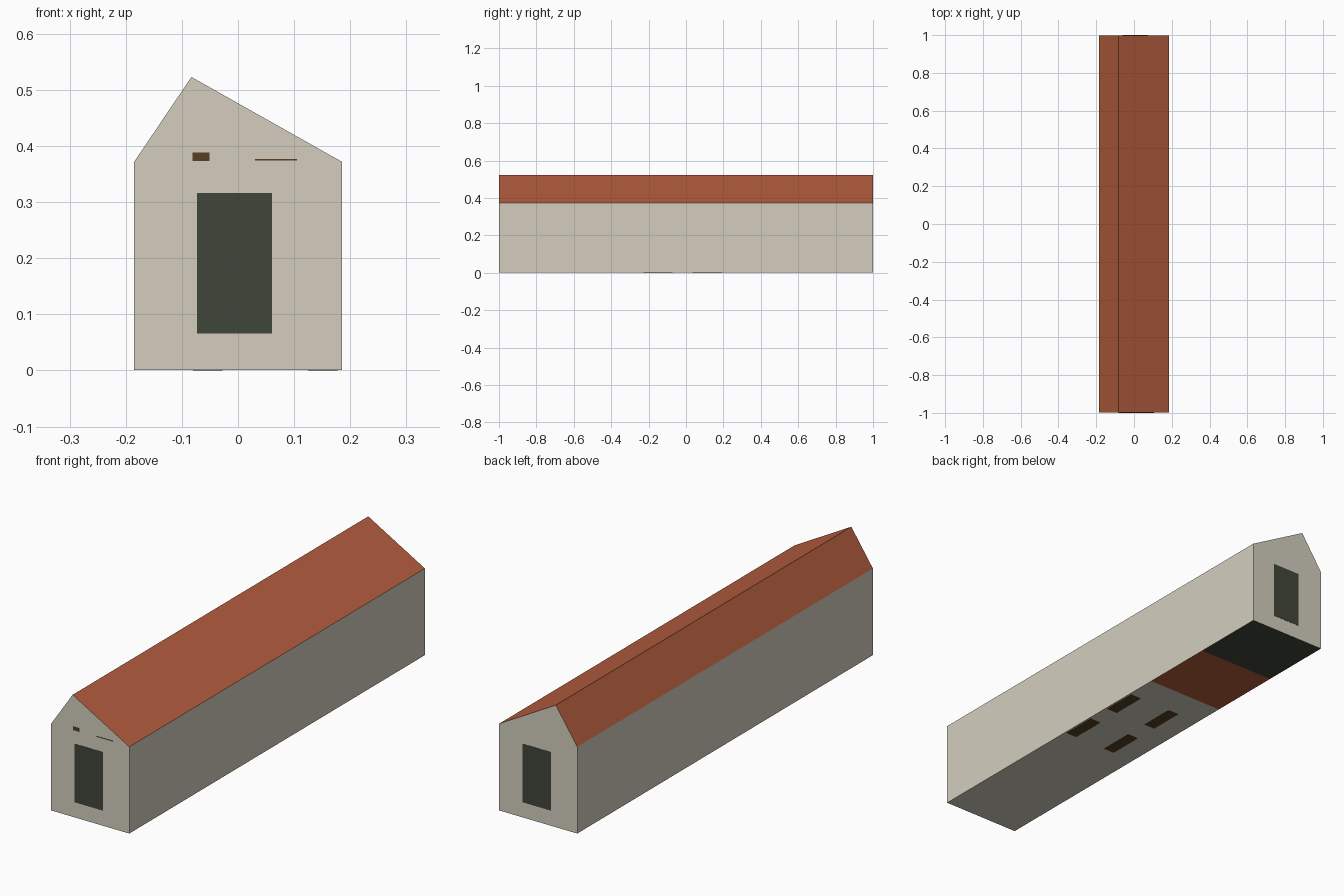
import bpy, bmesh

if "Cube" in bpy.data.objects:
    bpy.data.objects.remove(bpy.data.objects["Cube"])


def material(name, rgb):
    m = bpy.data.materials.new(name)
    lin = [((c / 255 + 0.055) / 1.055) ** 2.4 for c in rgb]
    m.diffuse_color = (*lin, 1)
    m.use_nodes = True
    m.node_tree.nodes["Principled BSDF"].inputs["Base Color"].default_value = m.diffuse_color
    return m


wall = material("wall_plaster", (211, 206, 190))
roof = material("roof_tile", (181, 93, 62))
dark = material("dark_green", (64, 70, 58))
brown = material("dark_brown", (86, 61, 35))


def finish(name, bm, mats):
    bmesh.ops.recalc_face_normals(bm, faces=bm.faces)
    me = bpy.data.meshes.new(name)
    bm.to_mesh(me)
    bm.free()
    for m in mats:
        me.materials.append(m)
    ob = bpy.data.objects.new(name, me)
    bpy.context.collection.objects.link(ob)
    return ob


def plate(name, lo, hi, mat):
    """Thin painted panel filling the box from lo to hi."""
    bm = bmesh.new()
    bmesh.ops.create_cube(bm, size=1)
    for v in bm.verts:
        v.co = [lo[i] if v.co[i] < 0 else hi[i] for i in range(3)]
    return finish(name, bm, [mat])


# House body: gabled profile with an off-centre ridge, swept along y
T = 0.001
profile = [(-0.185, T), (0.185, T), (0.185, 0.372), (-0.083, 0.523), (-0.185, 0.372)]
stations = [-1 + T, 1 / 3, 2 / 3, 1 - T]
bm = bmesh.new()
rings = [[bm.verts.new((x, y, z)) for x, z in profile] for y in stations]
for a, b in zip(rings, rings[1:]):
    for i in range(5):
        j = (i + 1) % 5
        bm.faces.new((a[i], a[j], b[j], b[i]))
bm.faces.new(rings[0])
bm.faces.new(rings[-1])
bmesh.ops.recalc_face_normals(bm, faces=bm.faces)
for f in bm.faces:
    y = f.calc_center_median().y
    if f.normal.z > 0.1:            # roof slopes
        f.material_index = 1
    elif f.normal.z < -0.9:         # banded underside
        f.material_index = 2 if y > 2 / 3 else 1 if y > 1 / 3 else 0
finish("house_body", bm, [wall, roof, dark])

# Doors on both ends
plate("front_door", (-0.073, -1, 0.066), (0.061, -1 + 2 * T, 0.316), dark)
plate("back_door", (-0.061, 1 - 2 * T, 0.066), (0.073, 1, 0.316), dark)

# Small brown marks above the front door
plate("front_mark_left", (-0.081, -1, 0.373), (-0.051, -1 + 2 * T, 0.388), brown)
plate("front_mark_right", (0.03, -1, 0.374), (0.105, -1 + 2 * T, 0.377), brown)

# Four brown patches on the underside
for i, x in enumerate((0.151, -0.054)):
    for j, y in enumerate((-0.15, 0.114)):
        plate(f"floor_patch_{i}{j}", (x - 0.026, y - 0.078, 0),
              (x + 0.026, y + 0.078, 2 * T), brown)
